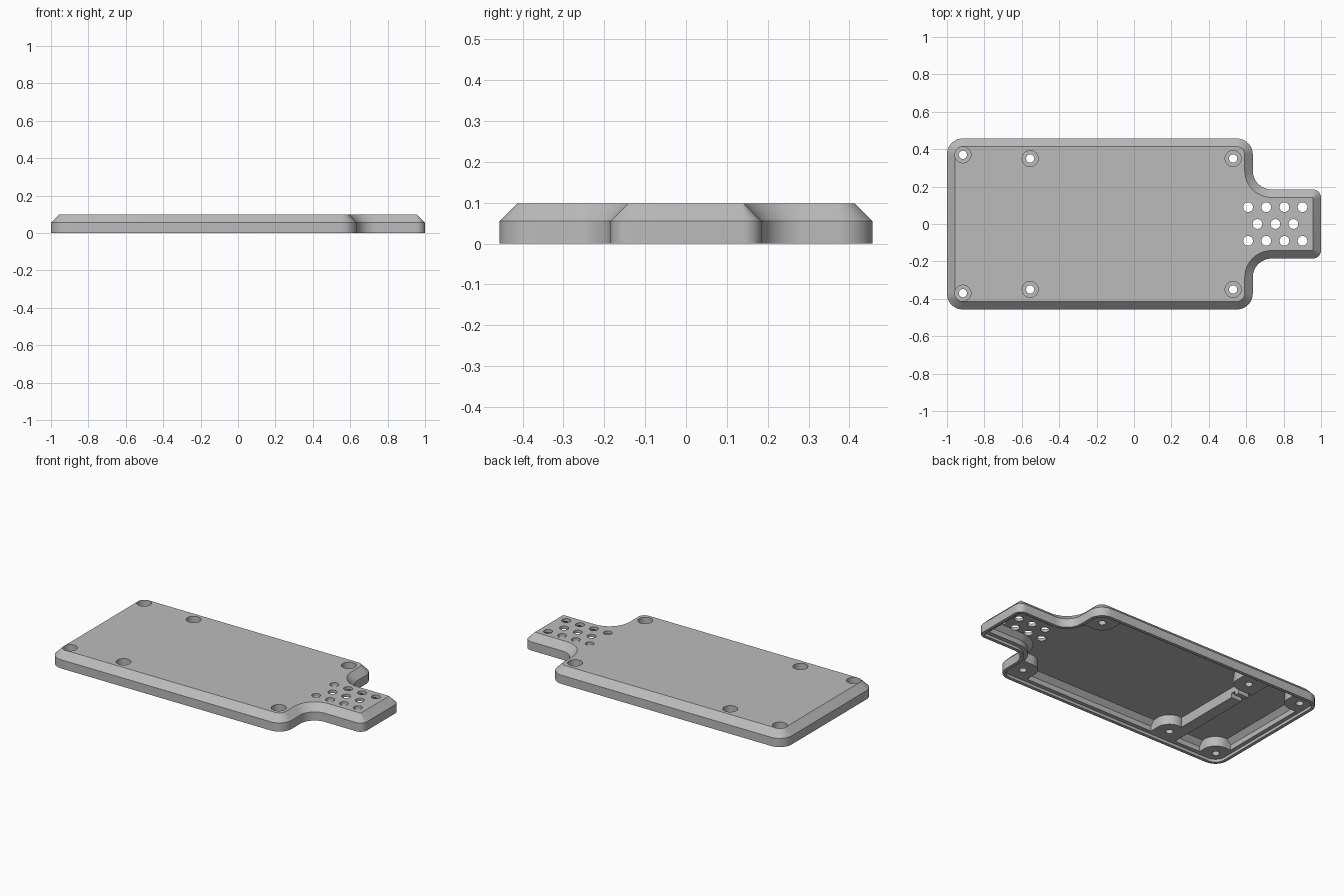
import bpy, bmesh, math
from mathutils import Vector, Matrix

cube = bpy.data.objects.get("Cube")
if cube:
    bpy.data.objects.remove(cube, do_unlink=True)

grey = bpy.data.materials.new("light grey plastic")
grey.use_nodes = True
GREY = (0.5, 0.5, 0.5, 1)
grey.diffuse_color = GREY
grey.node_tree.nodes["Principled BSDF"].inputs["Base Color"].default_value = GREY


def outline(inset):
    """Paddle outline, moved inwards, with rounded corners."""
    back, side, shoulder, neck, tip = -1 + inset, 0.457 - inset, 0.635 - inset, 0.185 - inset, 1 - inset
    half = [(tip, neck, 0.045), (shoulder, neck, -0.1), (shoulder, side, 0.085), (back, side, 0.085)]
    corners = half + [(x, -y, r) for x, y, r in reversed(half)]
    loop = []
    for i, (x, y, r) in enumerate(corners):
        p = Vector((x, y))
        a = (Vector(corners[i - 1][:2]) - p).normalized()
        b = (Vector(corners[(i + 1) % len(corners)][:2]) - p).normalized()
        radius = max(r - inset, 0.004) if r > 0 else inset - r
        centre = p + (a + b) * radius
        for k in range(13):
            t = k / 12 * math.pi / 2
            loop.append(centre - b * radius * math.cos(t) - a * radius * math.sin(t))
    return loop


def finish(name, bm):
    bmesh.ops.recalc_face_normals(bm, faces=bm.faces)
    mesh = bpy.data.meshes.new(name)
    bm.to_mesh(mesh)
    bm.free()
    mesh.materials.append(grey)
    obj = bpy.data.objects.new(name, mesh)
    bpy.context.collection.objects.link(obj)
    return obj


def loft(name, levels):
    """Stack outlines given as (inset, height)."""
    bm = bmesh.new()
    rings = [[bm.verts.new((p.x, p.y, z)) for p in outline(inset)] for inset, z in levels]
    for low, high in zip(rings, rings[1:]):
        for i in range(len(low)):
            bm.faces.new((low[i - 1], low[i], high[i], high[i - 1]))
    bm.faces.new(rings[0])
    bm.faces.new(rings[-1])
    return finish(name, bm)


def cylinder(name, x, y, radius, z0, z1):
    bm = bmesh.new()
    bmesh.ops.create_cone(bm, cap_ends=True, segments=32, radius1=radius, radius2=radius, depth=z1 - z0,
                          matrix=Matrix.Translation((x, y, (z0 + z1) / 2)))
    return finish(name, bm)


def box(name, x0, x1, y0, y1, z0, z1):
    bm = bmesh.new()
    size = Matrix.Diagonal((x1 - x0, y1 - y0, z1 - z0, 1))
    centre = Matrix.Translation(((x0 + x1) / 2, (y0 + y1) / 2, (z0 + z1) / 2))
    bmesh.ops.create_cube(bm, size=1, matrix=centre @ size)
    return finish(name, bm)


def cut(target, cutter):
    mod = target.modifiers.new("cut", 'BOOLEAN')
    mod.operation, mod.solver, mod.object = 'DIFFERENCE', 'EXACT', cutter
    bpy.context.view_layer.objects.active = target
    bpy.ops.object.modifier_apply(modifier=mod.name)
    bpy.data.objects.remove(cutter, do_unlink=True)


# Outer shell with a chamfered top edge
lid = loft("case_lid", [(0, 0), (0, 0.055), (0.043, 0.098)])

# Shallow seat inside the rim
cut(lid, loft("rim_seat_cutter", [(0.02, -0.05), (0.02, 0.018)]))

# Hollow interior, leaving screw bosses and a cross rib standing
hollow = loft("hollow_cutter", [(0.045, -0.04), (0.045, 0.05), (0.073, 0.08)])
SCREWS = [(x, s * y) for x, y in ((-0.915, 0.37), (-0.555, 0.35), (0.53, 0.35)) for s in (1, -1)]
BOSS = 0.085
for x, y in SCREWS:
    out = math.copysign(0.6, y)
    cut(hollow, cylinder("boss", x, y, BOSS, -0.1, 0.2))
    cut(hollow, box("boss_web", x - BOSS + 0.001, x + BOSS - 0.001, min(y, out), max(y, out), -0.11, 0.21))
    if x < -0.9 or x > 0.5:
        end = -1.1 if x < 0 else 0.66
        cut(hollow, box("corner_web", min(x, end), max(x, end), min(y - out * 0.14, out), max(y - out * 0.14, out),
                        -0.12, 0.22))
cut(hollow, box("cross_rib", -0.65, -0.575, -0.6, 0.6, -0.13, 0.23))
cut(lid, hollow)

# Small cable notches through the rib
for y in (0.19, 0.25):
    cut(lid, box("cable_notch_cutter", -0.68, -0.54, y - 0.015, y + 0.015, -0.02, 0.045))

# Counterbored screw holes
for x, y in SCREWS:
    cut(lid, cylinder("counterbore_cutter", x, y, 0.043, 0.05, 0.2))
    cut(lid, cylinder("screw_hole_cutter", x, y, 0.022, -0.1, 0.15))

# Vent holes in the neck
VENTS = [(0.61 + 0.097 * i, y) for i in range(4) for y in (-0.09, 0.09)]
VENTS += [(0.66 + 0.096 * i, 0) for i in range(3)]
for x, y in VENTS:
    cut(lid, cylinder("vent_cutter", x, y, 0.026, -0.1, 0.2))

bpy.ops.object.select_all(action='DESELECT')
lid.select_set(True)
bpy.context.view_layer.objects.active = lid
bpy.ops.object.shade_smooth_by_angle(angle=math.radians(30))
